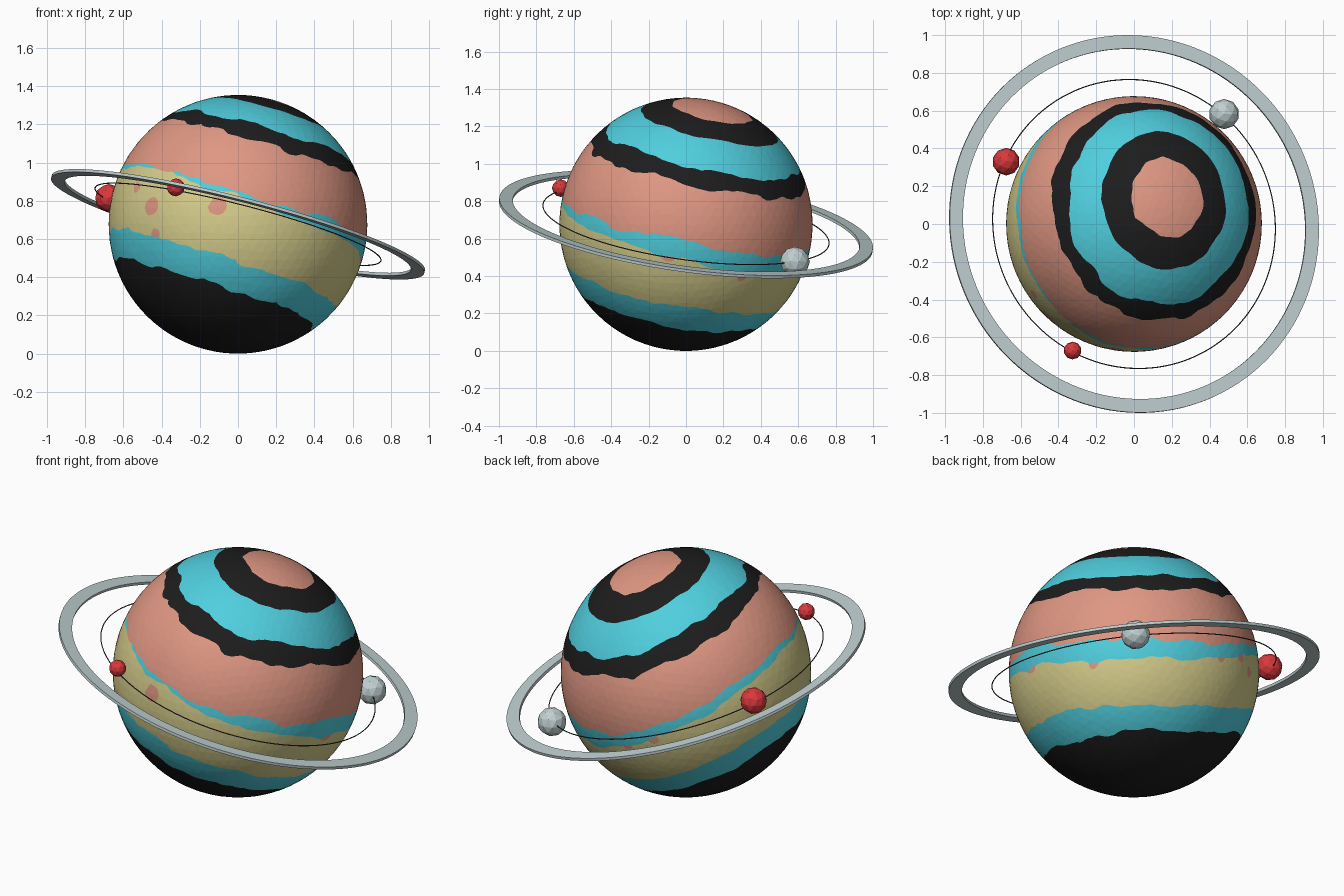
import bpy
import bmesh
import math
import random
from mathutils import Vector, noise

cube = bpy.data.objects.get("Cube")
if cube:
    bpy.data.objects.remove(cube)
random.seed(4)

RADIUS = 0.677
CENTRE = Vector((0, 0, RADIUS))
ORBIT_NORMAL = Vector((0.245, 0.134, 0.96))


def material(name, rgb):
    mat = bpy.data.materials.new(name)
    mat.use_nodes = True
    mat.diffuse_color = (*rgb, 1)
    shader = next(n for n in mat.node_tree.nodes if n.type == 'BSDF_PRINCIPLED')
    shader.inputs["Base Color"].default_value = (*rgb, 1)
    shader.inputs["Roughness"].default_value = 0.8
    return mat


salmon = material("salmon", (0.74, 0.31, 0.225))
black = material("black", (0.012, 0.012, 0.012))
cyan = material("cyan", (0.08, 0.62, 0.73))
sand = material("sand yellow", (0.67, 0.61, 0.26))
red = material("red", (0.7, 0.04, 0.045))
pale = material("pale grey", (0.53, 0.63, 0.64))
line_grey = material("dark grey", (0.05, 0.045, 0.06))


def finish(bm, name, mats, location):
    mesh = bpy.data.meshes.new(name)
    bm.to_mesh(mesh)
    bm.free()
    for mat in mats:
        mesh.materials.append(mat)
    obj = bpy.data.objects.new(name, mesh)
    obj.location = location
    bpy.context.collection.objects.link(obj)
    return obj


# Planet bands from the top down: lower limit, lean, colour slot
COLOURS = [salmon, black, cyan, sand]
BANDS = [
    (1.018, 0, 0),
    (0.91, 0, 1),
    (0.70, 0, 2),
    (0.565, 0, 1),
    (0.11, 0, 0),
    (0.015, 0.05, 2),
    (-0.45, 0, 3),
    (-0.66, 0, 2),
]

# Salmon spots in the sand band: direction and size
SPOTS = [
    ((-0.67, -0.73, 0.14), 0.07),
    ((-0.64, -0.77, -0.08), 0.045),
    ((-0.16, -0.98, 0.14), 0.07),
    ((-0.78, -0.55, 0.28), 0.04),
    ((0.96, -0.14, -0.22), 0.075),
    ((0.80, 0.45, -0.41), 0.04),
    ((-0.10, 0.96, -0.24), 0.045),
    ((-0.33, 0.92, -0.15), 0.045),
    ((-0.48, 0.85, -0.20), 0.04),
]


def band_field(index):
    limit, lean, _ = BANDS[index]
    shift = Vector((index * 3.7, index * 1.9, 0))
    calm = 0.3 if index < 2 else 1

    def field(point):
        p = point.normalized()
        height = p.z + 0.32 * p.x + 0.21 * p.y - 0.06 * (p.x ** 2 - p.y ** 2)
        ripple = 0.04 * noise.noise(p * 4 + shift) + 0.022 * noise.noise(p * 11 + shift)
        return height + lean * (p.x + p.y) + calm * ripple - limit
    return field


def spot_field(point):
    p = point.normalized()
    edge = 0.015 * noise.noise(p * 20)
    return max(size - (p - Vector(way).normalized()).length for way, size in SPOTS) + edge


def cut_along(bm, field):
    """Cut the faces along the line where the field changes sign."""
    value = {v: field(v.co) for v in bm.verts}
    fresh = set()
    for edge in list(bm.edges):
        a, b = edge.verts
        fa, fb = value[a], value[b]
        if fa * fb < 0:
            fac = min(max(fa / (fa - fb), 0.02), 0.98)
            fresh.add(bmesh.utils.edge_split(edge, a, fac)[1])
    for face in list(bm.faces):
        ends = [v for v in face.verts if v in fresh]
        if len(ends) == 2:
            bmesh.utils.face_split(face, ends[0], ends[1])


# Planet: slightly irregular facets, cut along every colour border
bm = bmesh.new()
bmesh.ops.create_icosphere(bm, subdivisions=5, radius=RADIUS)
for v in bm.verts:
    nudge = Vector([random.uniform(-1, 1) for _ in range(3)]) * 0.007
    v.co = (v.co + nudge).normalized() * RADIUS
bmesh.ops.subdivide_edges(bm, edges=bm.edges[:], cuts=1, use_grid_fill=True)
fields = [band_field(i) for i in range(len(BANDS))]
for field in fields + [spot_field]:
    cut_along(bm, field)
for face in bm.faces:
    middle = face.calc_center_median()
    slot = 1
    for field, band in zip(fields, BANDS):
        if field(middle) > 0:
            slot = band[2]
            break
    if slot == 3 and spot_field(middle) > 0:
        slot = 0
    face.material_index = slot
finish(bm, "planet", COLOURS, CENTRE)


def hoop(name, profile, steps, mat):
    """Spin a closed (radius, height) profile and tilt it to the orbit plane."""
    bm = bmesh.new()
    loops = []
    for i in range(steps):
        t = 2 * math.pi * i / steps
        loops.append([bm.verts.new((r * math.cos(t), r * math.sin(t), h)) for r, h in profile])
    n = len(profile)
    for i in range(steps):
        here, there = loops[i], loops[(i + 1) % steps]
        for j in range(n):
            k = (j + 1) % n
            bm.faces.new((here[j], there[j], there[k], here[k]))
    bmesh.ops.recalc_face_normals(bm, faces=bm.faces[:])
    obj = finish(bm, name, [mat], CENTRE)
    obj.rotation_mode = 'QUATERNION'
    obj.rotation_quaternion = Vector((0, 0, 1)).rotation_difference(ORBIT_NORMAL)
    return obj


# Broad flat outer ring
hoop("outer_ring", [(0.936, -0.008), (1.008, -0.008), (1.008, 0.008), (0.936, 0.008)], 128, pale)

# Thin orbit wire carrying the moons
wire = [(0.772 + 0.003 * math.cos(a), 0.003 * math.sin(a))
        for a in (math.tau * i / 6 for i in range(6))]
hoop("orbit_wire", wire, 128, line_grey)


# Faceted moons
def moon(name, size, location, mat):
    bm = bmesh.new()
    bmesh.ops.create_icosphere(bm, subdivisions=2, radius=size)
    finish(bm, name, [mat], location)


moon("large_red_moon", 0.073, (-0.677, 0.33, 0.815), red)
moon("small_red_moon", 0.047, (-0.325, -0.67, 0.87), red)
moon("pale_moon", 0.08, (0.477, 0.582, 0.477), pale)
